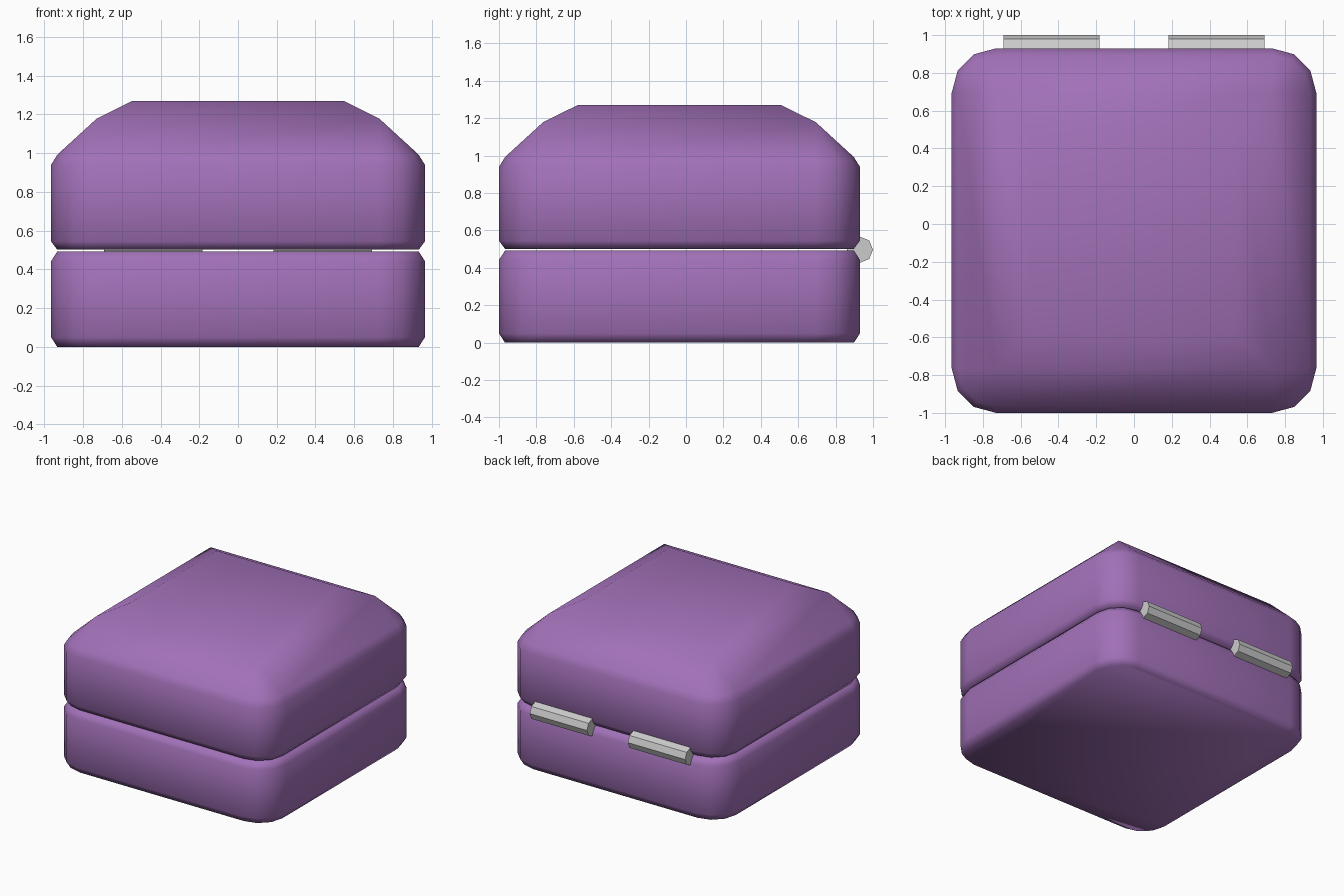
import bpy, bmesh, math

if "Cube" in bpy.data.objects:
    bpy.data.objects.remove(bpy.data.objects["Cube"])

HALF = 0.965      # half width of the box
CORNER = 0.235    # plan corner radius
Y_MID = -0.035    # box centre in y (hinges stick out behind)

purple = bpy.data.materials.new("purple_shell")
purple.diffuse_color = (0.36, 0.165, 0.48, 1)
purple.use_nodes = True
purple.node_tree.nodes["Principled BSDF"].inputs["Base Color"].default_value = purple.diffuse_color


def ring(bm, inset, z):
    """Rounded square offset inward; the corners sharpen as the inset grows."""
    half = HALF - inset
    r = max(CORNER - inset, 0.0)
    c = half - r
    verts = []
    for k, (sx, sy) in enumerate([(1, 1), (-1, 1), (-1, -1), (1, -1)]):
        for i in range(4):
            a = math.radians(90 * k + 30 * i)
            verts.append(bm.verts.new((sx * c + r * math.cos(a),
                                       Y_MID + sy * c + r * math.sin(a), z)))
    return verts


def shell(name, profile):
    """Loft rounded-square rings through (inset, z) pairs and cap both ends."""
    bm = bmesh.new()
    rings = [ring(bm, inset, z) for inset, z in profile]
    n = len(rings[0])
    for lo, hi in zip(rings, rings[1:]):
        for i in range(n):
            j = (i + 1) % n
            bm.faces.new((lo[i], lo[j], hi[j], hi[i]))
    bm.faces.new(rings[0][::-1])
    bm.faces.new(rings[-1])
    bmesh.ops.remove_doubles(bm, verts=bm.verts, dist=1e-4)
    bmesh.ops.recalc_face_normals(bm, faces=bm.faces)
    for f in bm.faces:
        f.smooth = True
    mesh = bpy.data.meshes.new(name)
    bm.to_mesh(mesh)
    bm.free()
    mesh.materials.append(purple)
    obj = bpy.data.objects.new(name, mesh)
    bpy.context.collection.objects.link(obj)


# Lower half of the case
shell("base", [(0.032, 0), (0, 0.05), (0, 0.443), (0.032, 0.492)])

# Domed lid
shell("lid", [(0.032, 0.502), (0, 0.545), (0, 0.94), (0.033, 0.993),
              (0.235, 1.178), (0.42, 1.27)])

# Two octagonal hinge barrels on the back
for side, x in (("left", -0.437), ("right", 0.437)):
    bpy.ops.mesh.primitive_cylinder_add(vertices=8, radius=0.07, depth=0.51,
                                        location=(x, 0.93, 0.497),
                                        rotation=(0, math.pi / 2, 0))
    bpy.context.object.name = "hinge_" + side
